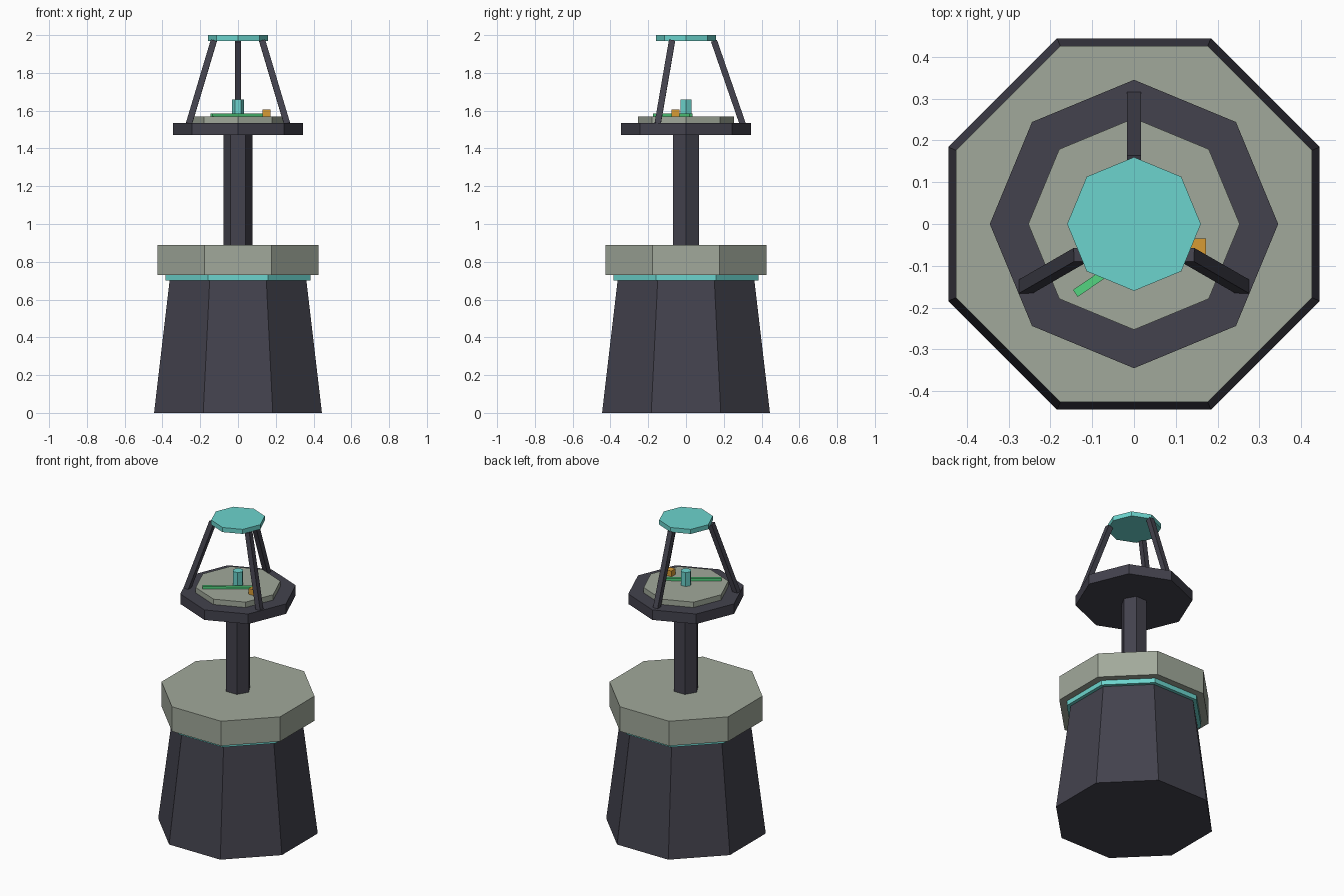
import bpy, bmesh, math
from mathutils import Vector, Matrix

if "Cube" in bpy.data.objects:
    bpy.data.objects.remove(bpy.data.objects["Cube"])


def material(name, r, g, b):
    # sRGB 0-255 to linear
    m = bpy.data.materials.new(name)
    lin = [((c / 255 + 0.055) / 1.055) ** 2.4 for c in (r, g, b)]
    m.diffuse_color = (*lin, 1)
    m.use_nodes = True
    m.node_tree.nodes["Principled BSDF"].inputs["Base Color"].default_value = m.diffuse_color
    return m


DARK = material("dark slate", 67, 66, 77)
SAGE = material("sage grey", 161, 169, 155)
TEAL = material("teal", 108, 212, 205)
GREEN = material("green", 84, 212, 128)
ORANGE = material("orange", 215, 155, 52)


def finish(bm, name, mat):
    me = bpy.data.meshes.new(name)
    bm.to_mesh(me)
    bm.free()
    me.materials.append(mat)
    ob = bpy.data.objects.new(name, me)
    bpy.context.collection.objects.link(ob)
    return ob


def prism(name, mat, sides, r1, r2, z1, z2, turn=0.0):
    """Upright prism or frustum; at turn 0 a corner lies on +x."""
    bm = bmesh.new()
    rings = [[bm.verts.new((r * math.cos(turn + math.tau * i / sides),
                            r * math.sin(turn + math.tau * i / sides), z))
              for i in range(sides)] for r, z in ((r1, z1), (r2, z2))]
    low, high = rings
    bm.faces.new(low[::-1])
    bm.faces.new(high)
    for i in range(sides):
        j = (i + 1) % sides
        bm.faces.new((low[i], low[j], high[j], high[i]))
    return finish(bm, name, mat)


def box(name, mat, size, matrix):
    bm = bmesh.new()
    bmesh.ops.create_cube(bm, size=1, matrix=matrix @ Matrix.Diagonal((*size, 1)))
    return finish(bm, name, mat)


# Pedestal
FLAT = math.pi / 8
prism("pedestal", DARK, 8, 0.481, 0.392, 0.0, 0.70, FLAT)
prism("glow_ring", TEAL, 8, 0.415, 0.415, 0.70, 0.73, FLAT)
prism("collar", SAGE, 8, 0.461, 0.461, 0.73, 0.89, FLAT)
prism("column", DARK, 6, 0.078, 0.078, 0.89, 1.47)

# Instrument dial
prism("dial_tray", DARK, 8, 0.345, 0.345, 1.47, 1.535)
prism("dial_face", SAGE, 8, 0.253, 0.253, 1.535, 1.57)
prism("dial_hub", TEAL, 6, 0.033, 0.033, 1.57, 1.66)
box("needle", GREEN, (0.34, 0.02, 0.015),
    Matrix.Translation((0, -0.07, 1.5775)) @ Matrix.Rotation(0.6, 4, 'Z'))
box("marker", ORANGE, (0.042, 0.042, 0.038), Matrix.Translation((0.151, -0.056, 1.588)))

# Canopy on three leaning struts
for i, deg in enumerate((90, 210, 330)):
    a = math.radians(deg)
    out = Vector((math.cos(a), math.sin(a), 0))
    foot, head = out * 0.30 + Vector((0, 0, 1.53)), out * 0.148 + Vector((0, 0, 1.97))
    d = head - foot
    turn = Vector((0, 0, 1)).rotation_difference(d).to_matrix().to_4x4()
    box(f"strut_{i + 1}", DARK, (0.033, 0.033, d.length),
        Matrix.Translation((foot + head) / 2) @ turn)
prism("canopy", TEAL, 8, 0.16, 0.16, 1.97, 2.0)
